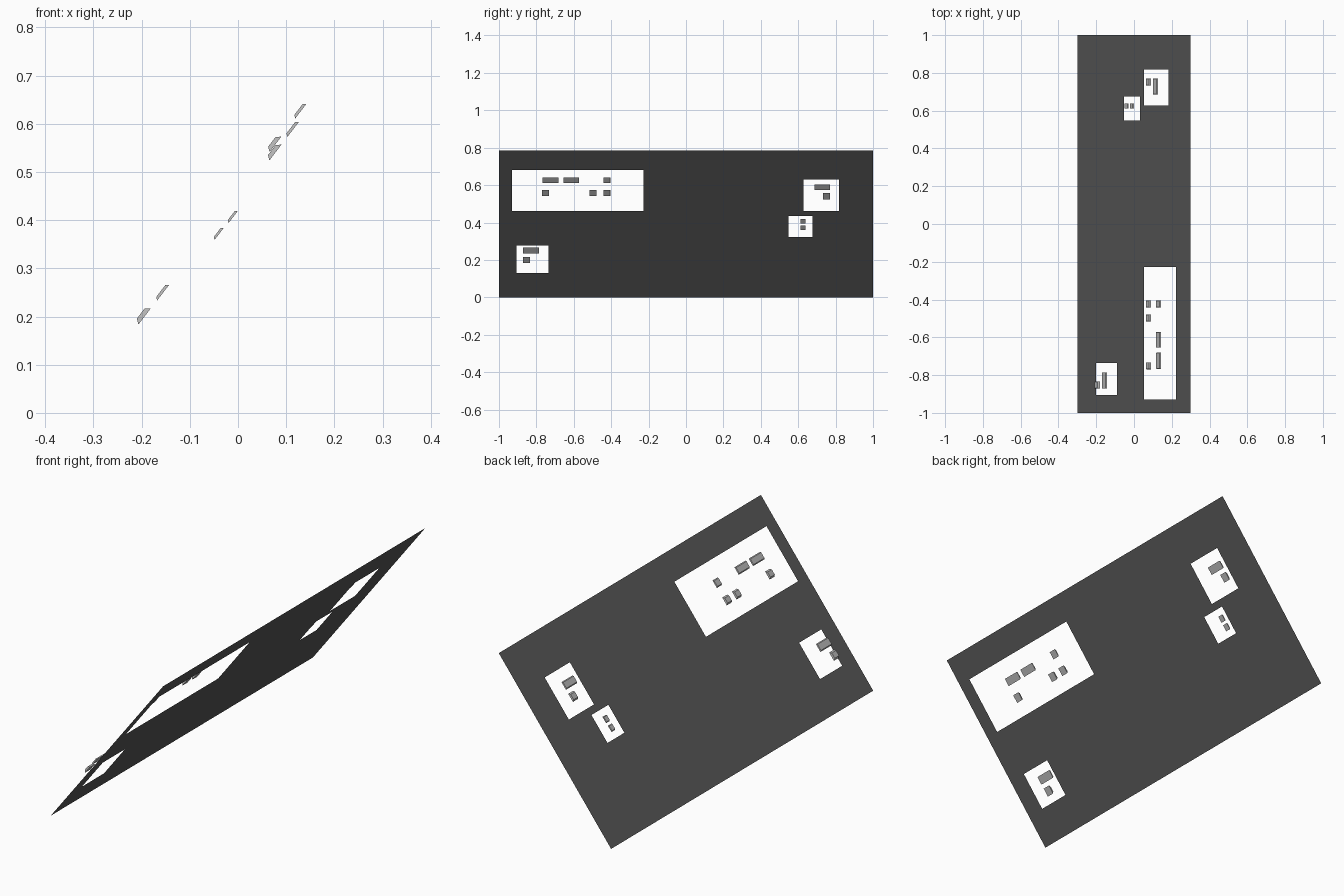
import bpy
import bmesh
import math
from mathutils import Vector, Matrix

cube = bpy.data.objects.get("Cube")
if cube:
    bpy.data.objects.remove(cube)


def material(name, value):
    mat = bpy.data.materials.new(name)
    mat.use_nodes = True
    colour = (value, value, value, 1)
    mat.diffuse_color = colour
    mat.node_tree.nodes["Principled BSDF"].inputs["Base Color"].default_value = colour
    return mat


def add_object(name, bm, mat):
    mesh = bpy.data.meshes.new(name)
    bm.to_mesh(mesh)
    bm.free()
    mesh.materials.append(mat)
    obj = bpy.data.objects.new(name, mesh)
    bpy.context.collection.objects.link(obj)
    return obj


dark_grey = material("dark grey", 0.10)
light_grey = material("light grey", 0.48)

# Sloping sheet: rises from x = -0.3 at the floor to x = 0.3 at the top
HEIGHT, HALF_WIDTH = 0.785, 0.3
along = Vector((2 * HALF_WIDTH, 0, HEIGHT)).normalized()
across = Vector((0, 1, 0))
normal = along.cross(across)


def on_sheet(y, z):
    return Vector((z / HEIGHT * 2 * HALF_WIDTH - HALF_WIDTH, y, z))


# Rectangular openings: y range, then z range
openings = [
    (-0.93, -0.227, 0.461, 0.682),
    (-0.905, -0.736, 0.13, 0.276),
    (0.627, 0.819, 0.461, 0.63),
    (0.547, 0.676, 0.322, 0.434),
]


def in_opening(y, z):
    return any(a < y < b and c < z < d for a, b, c, d in openings)


# Sheet made of cells between the cut lines, leaving the openings out
ys = sorted({-1.0, 1.0, *(v for o in openings for v in o[:2])})
zs = sorted({0.0, HEIGHT, *(v for o in openings for v in o[2:])})
bm = bmesh.new()
grid = [[bm.verts.new(on_sheet(y, z)) for z in zs] for y in ys]
for i in range(len(ys) - 1):
    for j in range(len(zs) - 1):
        if not in_opening((ys[i] + ys[i + 1]) / 2, (zs[j] + zs[j + 1]) / 2):
            bm.faces.new((grid[i][j], grid[i][j + 1],
                          grid[i + 1][j + 1], grid[i + 1][j]))
bmesh.ops.delete(bm, geom=[v for v in bm.verts if not v.link_faces], context='VERTS')
bmesh.ops.recalc_face_normals(bm, faces=bm.faces)
add_object("sloping_sheet", bm, dark_grey)


# Small tapered block lying parallel to the sheet
def block(name, x, z, y0, y1, length, thick):
    bm = bmesh.new()
    bmesh.ops.create_cube(bm, size=1)
    inset = 0.8 * thick
    for v in bm.verts:
        top = v.co.z > 0
        v.co.x *= length - (2 * inset if top else 0)
        v.co.y *= (y1 - y0) - (0.6 * inset if top else 0)
        v.co.z *= thick
    frame = Matrix((along, across, normal)).transposed().to_4x4()
    frame.translation = Vector((x, (y0 + y1) / 2, z))
    bm.transform(frame)
    bmesh.ops.recalc_face_normals(bm, faces=bm.faces)
    add_object(name, bm, light_grey)


# Rows of blocks: name, centre x, centre z, length, thickness, y ranges
rows = [
    ("front_low_block", -0.198, 0.203, 0.042, 0.010, [(-0.871, -0.833)]),
    ("front_low_wide_block", -0.158, 0.251, 0.040, 0.006, [(-0.871, -0.786)]),
    ("rear_small_block_lower", -0.041, 0.373, 0.032, 0.005, [(0.611, 0.638)]),
    ("rear_small_block_upper", -0.012, 0.408, 0.032, 0.005, [(0.611, 0.638)]),
    ("rear_block", 0.074, 0.543, 0.041, 0.009, [(0.733, 0.770)]),
    ("rear_wide_block", 0.112, 0.590, 0.039, 0.006, [(0.686, 0.770)]),
    ("front_high_block", 0.074, 0.560, 0.040, 0.009,
     [(-0.769, -0.732), (-0.516, -0.479), (-0.442, -0.405)]),
    ("front_top_block", 0.128, 0.628, 0.038, 0.006,
     [(-0.767, -0.681), (-0.655, -0.572), (-0.442, -0.405)]),
]
for name, x, z, length, thick, spans in rows:
    for n, (y0, y1) in enumerate(spans, 1):
        block(f"{name}_{n}" if len(spans) > 1 else name, x, z, y0, y1, length, thick)
